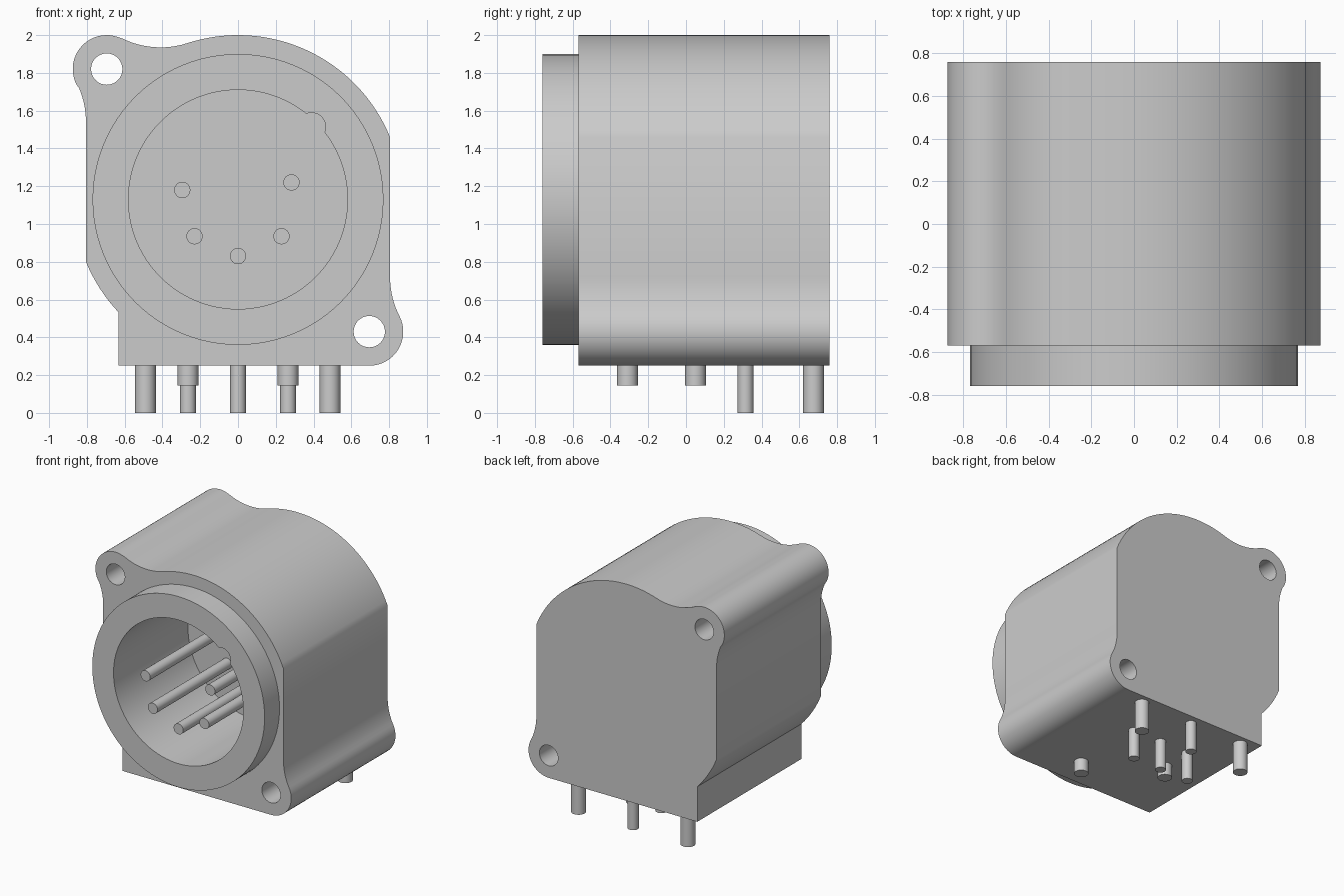
import bpy, bmesh, math
from math import cos, sin, radians

old = bpy.data.objects.get("Cube")
if old:
    bpy.data.objects.remove(old, do_unlink=True)

# One plain grey for the whole connector
grey = bpy.data.materials.new("light grey")
grey.use_nodes = True
grey.diffuse_color = (0.6, 0.6, 0.6, 1)
grey.node_tree.nodes["Principled BSDF"].inputs["Base Color"].default_value = (0.6, 0.6, 0.6, 1)


def arc(cx, cz, r, start, end, n):
    """Points along an arc, angles in degrees."""
    angles = [radians(start + (end - start) * i / n) for i in range(n + 1)]
    return [(cx + r * cos(a), cz + r * sin(a)) for a in angles]


def circle(cx, cz, r, n=32):
    return arc(cx, cz, r, 0, 360, n)[:-1]


def prism(name, points, lo, hi, axis="y"):
    """Extrude a closed outline along y (outline in xz) or z (outline in xy)."""
    place = (lambda a, b, t: (a, t, b)) if axis == "y" else (lambda a, b, t: (a, b, t))
    bm = bmesh.new()
    face = bm.faces.new([bm.verts.new(place(a, b, lo)) for a, b in points])
    top = bmesh.ops.extrude_face_region(bm, geom=[face])["geom"]
    verts = [g for g in top if isinstance(g, bmesh.types.BMVert)]
    bmesh.ops.translate(bm, verts=verts, vec=place(0, 0, hi - lo))
    bmesh.ops.recalc_face_normals(bm, faces=bm.faces)
    mesh = bpy.data.meshes.new(name)
    bm.to_mesh(mesh)
    bm.free()
    mesh.materials.append(grey)
    obj = bpy.data.objects.new(name, mesh)
    bpy.context.collection.objects.link(obj)
    return obj


def select(obj):
    bpy.ops.object.select_all(action="DESELECT")
    obj.select_set(True)
    bpy.context.view_layer.objects.active = obj


def smooth(obj):
    select(obj)
    bpy.ops.object.shade_smooth_by_angle(angle=radians(30))


def combine(obj, tool, operation):
    """Apply a boolean and remove the tool object."""
    tool.hide_render = True
    mod = obj.modifiers.new("boolean", "BOOLEAN")
    mod.operation, mod.solver, mod.object = operation, "EXACT", tool
    select(obj)
    bpy.ops.object.modifier_apply(modifier=mod.name)
    bpy.data.objects.remove(tool, do_unlink=True)


FRONT, FACE, FLOOR, BACK = -0.76, -0.57, 0.19, 0.76
CZ = 1.13  # height of the socket axis

# Housing outline: round body with flat sides, square foot and two screw lugs
outline = [(-0.633, 0.25)]
outline += arc(0.695, 0.43, 0.18, -90, 27, 16)            # lower lug
outline += arc(1.265, 0.72, 0.46, 207, 180, 8)[1:]        # fillet to flat side
outline += arc(0, CZ, 0.87, 22.3, 108, 32)                # round top
outline += arc(-0.41, 2.395, 0.46, 288, 243.6, 12)[1:]    # fillet to upper lug
outline += arc(-0.695, 1.82, 0.18, 63.6, 206.2, 20)[1:]   # upper lug
outline += arc(-1.265, 1.54, 0.46, 26.2, 0, 8)[1:]        # fillet to flat side
outline += arc(0, CZ, 0.87, 202.3, 223.3, 8)              # lower shoulder
housing = prism("housing", outline, FACE, BACK)

# Raised collar around the socket
combine(housing, prism("collar", circle(0, CZ, 0.77, 96), FRONT, -0.4), "UNION")

# Socket bore with its key notch, and the screw holes
combine(housing, prism("bore", circle(0, CZ, 0.58, 96), -1, FLOOR), "DIFFERENCE")
combine(housing, prism("key_notch", circle(0.39, 1.515, 0.074), -1, FLOOR), "DIFFERENCE")
for x, z in [(-0.695, 1.82), (0.695, 0.43)]:
    combine(housing, prism("screw_hole", circle(x, z, 0.083), -1, 1), "DIFFERENCE")
smooth(housing)

# Contact pins inside the socket
contacts = [(-0.295, 1.18), (-0.23, 0.935), (0, 0.83), (0.23, 0.935), (0.283, 1.22)]
for i, (x, z) in enumerate(contacts):
    smooth(prism(f"contact_pin_{i + 1}", circle(x, z, 0.043, 24), FRONT, FLOOR + 0.05))

# Pins under the housing: name, radius, lower end, positions
feet = [
    ("solder_pin", 0.042, 0, [(-0.265, 0.315), (0, 0.315), (0.265, 0.315), (0, 0.675)]),
    ("mounting_post", 0.055, 0, [(-0.49, 0.675), (0.487, 0.675)]),
    ("locating_stub", 0.055, 0.145, [(-0.265, 0.05), (0.265, -0.31)]),
]
for name, radius, bottom, places in feet:
    for i, (x, y) in enumerate(places):
        smooth(prism(f"{name}_{i + 1}", circle(x, y, radius, 24), bottom, 0.28, "z"))
